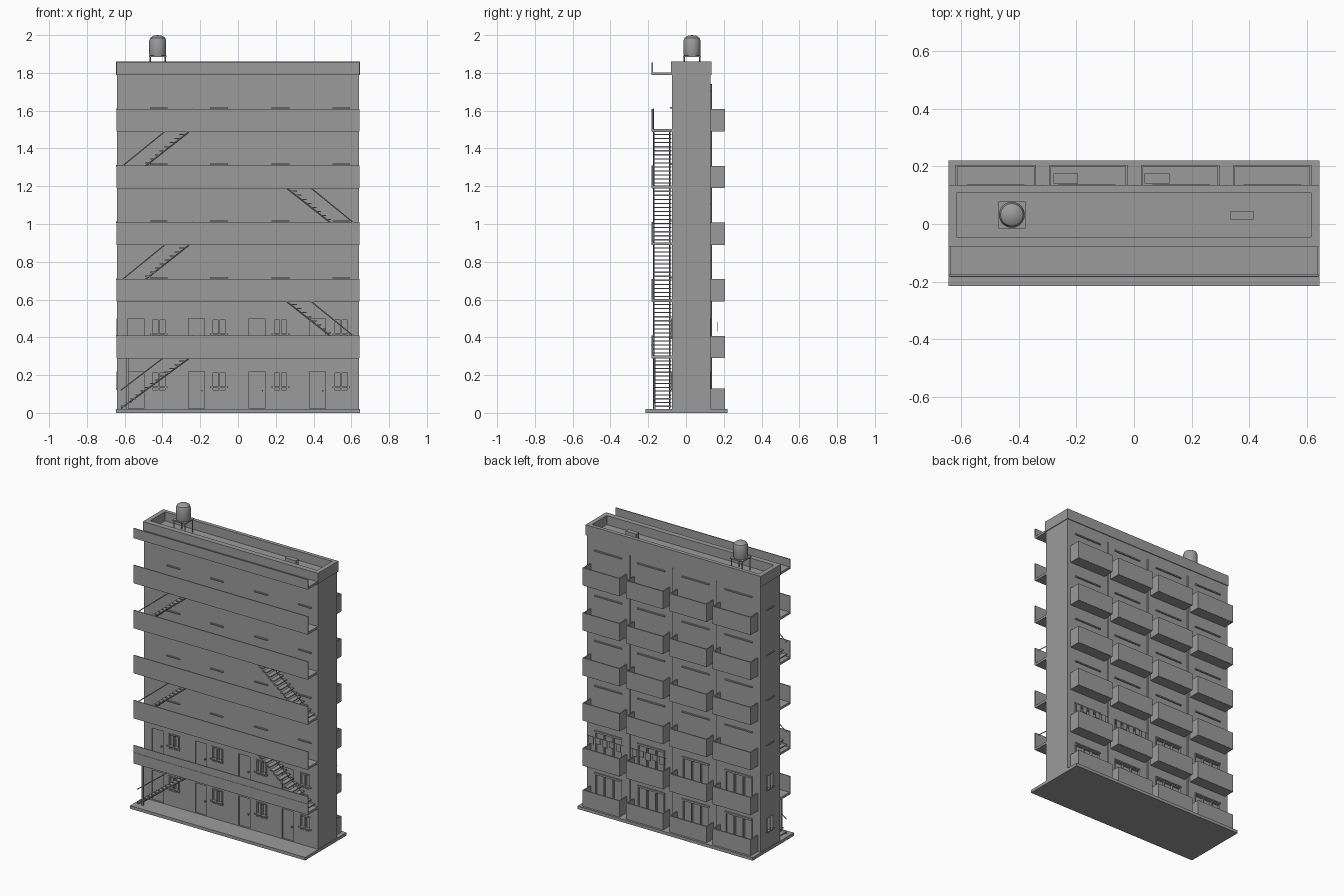
import bpy, bmesh
from mathutils import Matrix, Vector

old = bpy.data.objects.get("Cube")
if old:
    bpy.data.objects.remove(old, do_unlink=True)

grey = bpy.data.materials.new("concrete grey")
grey.use_nodes = True
colour = (0.33, 0.33, 0.33, 1)
grey.diffuse_color = colour
grey.node_tree.nodes["Principled BSDF"].inputs["Base Color"].default_value = colour


def add_box(bm, x0, x1, y0, y1, z0, z1):
    size = Matrix.Diagonal((x1 - x0, y1 - y0, z1 - z0, 1))
    centre = Matrix.Translation(((x0 + x1) / 2, (y0 + y1) / 2, (z0 + z1) / 2))
    bmesh.ops.create_cube(bm, size=1, matrix=centre @ size)


def add_bar(bm, start, end, radius, sides=6):
    start, end = Vector(start), Vector(end)
    axis = end - start
    turn = axis.to_track_quat("Z", "Y").to_matrix().to_4x4()
    bmesh.ops.create_cone(bm, cap_ends=True, segments=sides, radius1=radius, radius2=radius,
                          depth=axis.length, matrix=Matrix.Translation((start + end) / 2) @ turn)


def finish(name, bm):
    mesh = bpy.data.meshes.new(name)
    bm.to_mesh(mesh)
    bm.free()
    mesh.materials.append(grey)
    obj = bpy.data.objects.new(name, mesh)
    bpy.context.collection.objects.link(obj)
    return obj


def boxes(name, items):
    bm = bmesh.new()
    for item in items:
        add_box(bm, *item)
    return finish(name, bm)


# Main layout
HALF, FRONT, BACK, STOREY = 0.64, -0.075, 0.13, 0.3
GALLERY = -0.18
floors = [0.02] + [STOREY * i for i in range(1, 6)]
open_floors = floors[:2]
door_x = [-0.54, -0.22, 0.1, 0.42]
window_x = [-0.42, -0.1, 0.225, 0.547]
bay_x = [-0.48, -0.165, 0.165, 0.48]

# Walls with recessed openings
boxes("base_slab", [(-0.645, 0.645, -0.215, 0.22, 0, 0.02)])
walls = boxes("main_block", [(-HALF, HALF, FRONT, BACK, 0.01, 1.8)])
cuts = []
for z in open_floors:
    head = z + 0.2
    cuts += [(x - 0.042, x + 0.042, FRONT - 0.05, FRONT + 0.008, z + 0.003, head) for x in door_x]
    cuts += [(x - 0.041, x + 0.041, FRONT - 0.05, FRONT + 0.015, z + 0.1, head) for x in window_x]
    cuts += [(x - 0.1, x + 0.1, BACK - 0.012, BACK + 0.05, z + 0.003, head) for x in bay_x]
    cuts.append((-HALF - 0.05, -HALF + 0.015, -0.005, 0.065, z + 0.1, head))
cutter = boxes("opening_cutter", cuts)
cutter.hide_render = True
cutter.hide_viewport = True
cutter.display_type = "WIRE"
mod = walls.modifiers.new("openings", "BOOLEAN")
mod.object = cutter
mod.solver = "EXACT"

# Roof parapet
edge, z0, z1 = 0.005, 1.79, 1.86
px, y0, y1 = HALF + edge, FRONT - edge, BACK + edge
boxes("roof_parapet", [
    (-px, px, y0, -0.045, z0, z1), (-px, px, 0.11, y1, z0, z1),
    (-px, -0.615, -0.045, 0.11, z0, z1), (0.615, px, -0.045, 0.11, z0, z1)])
boxes("roof_vent", [(0.335, 0.415, 0.015, 0.045, 1.8, 1.845)])

# Window frames, sills, doors
frames, sills, doors, slides, lintels = [], [], [], [], []
for z in floors:
    low, head = z + 0.1, z + 0.2
    for x in window_x:
        sills.append((x - 0.047, x + 0.047, FRONT - 0.01, FRONT + 0.01, low + 0.012, low + 0.019))
    sills.append((-HALF - 0.006, -HALF + 0.01, -0.01, 0.07, low + 0.005, low + 0.012))
    for x in bay_x:
        lintels.append((x - 0.1, x + 0.1, BACK - 0.01, BACK + 0.008, head, head + 0.008))
for z in open_floors:
    low, head = z + 0.1, z + 0.2
    for x in window_x:
        for side in (-0.041, -0.004, 0.033):
            frames.append((x + side, x + side + 0.008, FRONT - 0.004, FRONT + 0.02, low, head))
        frames.append((x - 0.041, x + 0.041, FRONT - 0.004, FRONT + 0.02, head - 0.008, head))
    for y in (-0.005, 0.027, 0.059):
        frames.append((-HALF - 0.003, -HALF + 0.02, y, y + 0.006, low, head))
    for x in door_x:
        doors.append((x + 0.026, x + 0.032, FRONT - 0.006, FRONT + 0.01, low - 0.008, low))
    for x in bay_x:
        for side in (-0.1, -0.036, 0.03, 0.094):
            slides.append((x + side, x + side + 0.006, BACK - 0.015, BACK + 0.003, z, head))
        slides.append((x - 0.1, x + 0.1, BACK - 0.015, BACK + 0.003, head - 0.007, head))
boxes("window_frames", frames)
boxes("window_sills", sills)
boxes("door_handles", doors)
boxes("balcony_door_frames", slides)
boxes("balcony_door_lintels", lintels)

# Front access galleries
slabs, rails = [], []
for z in floors[1:] + [1.8]:
    top = z + (0.11 if z < 1.7 else 0.055)
    slabs.append((-HALF, HALF, GALLERY, FRONT + 0.01, z - 0.012, z + 0.003))
    rails.append((-HALF - 0.003, HALF + 0.003, GALLERY - 0.002, GALLERY + 0.004, z - 0.01, top))
rails.append((-HALF, HALF, GALLERY - 0.004, GALLERY, 0.355, 0.362))
boxes("gallery_slabs", slabs)
boxes("gallery_parapets", rails)
boxes("gallery_post", [(-0.59, -0.58, -0.172, -0.162, 0.02, 0.29)])

# Open stair flights, alternating between the two ends
STEPS = 14
treads, bars = [], bmesh.new()
for level in range(5):
    z = floors[level]
    rise = STOREY * (level + 1) - z
    side = -1 if level % 2 == 0 else 1
    foot, landing = side * 0.62, side * 0.26
    run = (landing - foot) / STEPS
    for i in range(STEPS):
        a, b = sorted((foot + run * i, foot + run * (i + 1.15)))
        height = z + rise * (i + 0.9) / STEPS
        treads.append((a, b, GALLERY + 0.004, FRONT - 0.003, height - 0.006, height))
    for y in (GALLERY + 0.01, FRONT - 0.01):
        add_bar(bars, (foot, y, z + 0.004), (landing, y, z + rise - 0.012), 0.004, 4)
    rail_y = GALLERY + 0.008
    add_bar(bars, (foot, rail_y, z + 0.1), (side * 0.24, rail_y, z + rise + 0.11), 0.003)
boxes("stair_treads", treads)
finish("stair_rails", bars)

# Rear balconies
spans = [(-0.62, -0.34), (-0.295, -0.022), (0.025, 0.297), (0.345, 0.617)]
OUT, THIN = 0.205, 0.007
floor_plates, balustrades, coolers = [], [], []
for z in floors:
    top = z + 0.108
    for a, b in spans:
        floor_plates.append((a, b, BACK - 0.01, OUT, z - 0.01, z + 0.006))
        balustrades.append((a, b, OUT - THIN, OUT + 0.001, z - 0.008, top))
        for x in (a, b - THIN):
            balustrades.append((x, x + THIN, BACK - 0.01, OUT - THIN, z, top))
    for x in (-0.28, 0.037):
        coolers.append((x, x + 0.086, 0.14, 0.175, z + 0.015, z + 0.075))
boxes("balcony_floors", floor_plates)
boxes("balcony_walls", balustrades)
boxes("cooling_units", coolers)

# Rear drainpipes
pipes = bmesh.new()
for x in (-0.318, 0.002, 0.32):
    add_bar(pipes, (x, BACK + 0.003, 0.02), (x, BACK + 0.003, 1.74), 0.004)
finish("drainpipes", pipes)

# Washing hung on two balconies
washing = []
for a, b in spans[2:]:
    washing.append((a, b, 0.164, 0.166, 0.478, 0.481))
    for i in range(5):
        x = a + 0.02 + i * 0.05
        washing.append((x, x + 0.035, 0.163, 0.167, 0.43 + 0.01 * (i % 2), 0.48))
boxes("washing_line", washing)

# Water tank on its stand
cx, cy = -0.425, 0.032
stand = bmesh.new()
add_box(stand, cx - 0.047, cx + 0.047, cy - 0.047, cy + 0.047, 1.885, 1.893)
for dx in (-0.04, 0.04):
    for dy in (-0.04, 0.04):
        add_bar(stand, (cx + dx, cy + dy, 1.795), (cx + dx, cy + dy, 1.886), 0.004, 4)
finish("tank_stand", stand)

tank = bmesh.new()
profile = [(0, 1.893), (0.043, 1.893), (0.045, 1.9), (0.045, 1.97), (0.039, 1.986), (0.022, 1.997), (0, 2)]
points = [tank.verts.new((cx + r, cy, z)) for r, z in profile]
lines = [tank.edges.new(pair) for pair in zip(points, points[1:])]
bmesh.ops.spin(tank, geom=points + lines, cent=(cx, cy, 0), axis=(0, 0, 1), angle=6.283185, steps=24)
bmesh.ops.remove_doubles(tank, verts=tank.verts, dist=0.0001)
bmesh.ops.recalc_face_normals(tank, faces=tank.faces)
tank_obj = finish("water_tank", tank)
bpy.ops.object.select_all(action="DESELECT")
tank_obj.select_set(True)
bpy.context.view_layer.objects.active = tank_obj
bpy.ops.object.shade_smooth_by_angle()
